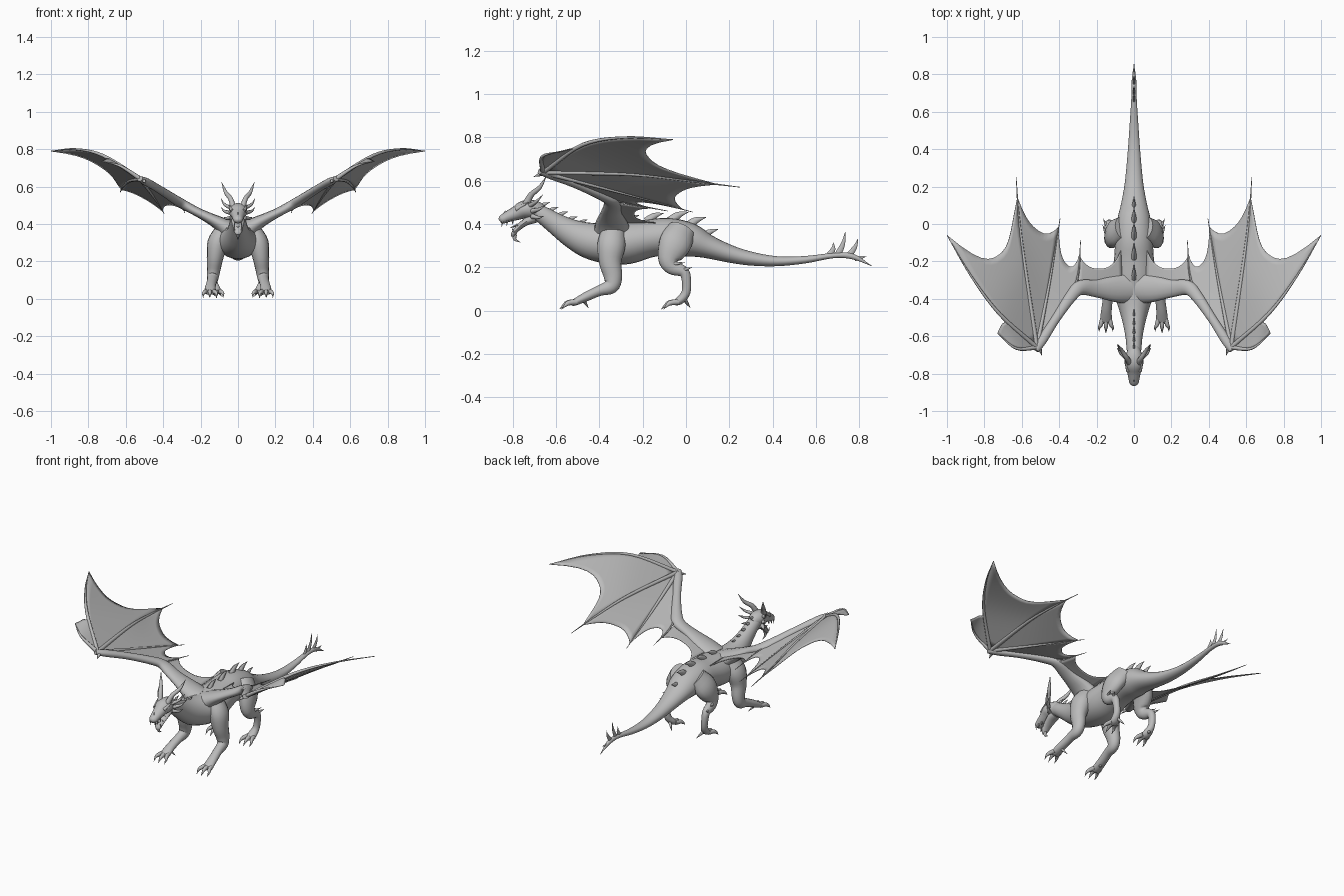
import bpy, bmesh, math
from mathutils import Vector

if "Cube" in bpy.data.objects:
    bpy.data.objects.remove(bpy.data.objects["Cube"], do_unlink=True)

hide = bpy.data.materials.new("stone_grey")
hide.use_nodes = True
GREY = (0.5, 0.5, 0.5, 1)
hide.diffuse_color = GREY
hide.node_tree.nodes["Principled BSDF"].inputs["Base Color"].default_value = GREY
X, Z = Vector((1, 0, 0)), Vector((0, 0, 1))


def curve_at(rows, u):
    """Smooth curve through rows of any width, u from 0 to 1."""
    n = len(rows) - 1
    i = min(int(u * n), n - 1)
    t = u * n - i
    p1, p2 = rows[i], rows[i + 1]
    p0 = rows[i - 1] if i else [2 * a - b for a, b in zip(p1, p2)]
    p3 = rows[i + 2] if i + 2 <= n else [2 * b - a for a, b in zip(p1, p2)]
    return [b + t / 2 * (c - a + t * (2 * a - 5 * b + 4 * c - d + t * (3 * (b - c) + d - a)))
            for a, b, c, d in zip(p0, p1, p2, p3)]


def finish(name, bm, angle=50):
    bmesh.ops.recalc_face_normals(bm, faces=bm.faces)
    mesh = bpy.data.meshes.new(name)
    bm.to_mesh(mesh)
    bm.free()
    mesh.materials.append(hide)
    ob = bpy.data.objects.new(name, mesh)
    bpy.context.collection.objects.link(ob)
    bpy.ops.object.select_all(action="DESELECT")
    ob.select_set(True)
    bpy.context.view_layer.objects.active = ob
    bpy.ops.object.shade_smooth_by_angle(angle=math.radians(angle))
    return ob


def loft(name, rows, ref=X, sides=12, steps=4, sx=1):
    """Tube through rows (x, y, z, radius along ref, radius across)."""
    bm = bmesh.new()
    count = (len(rows) - 1) * steps
    samples = [curve_at(rows, k / count) for k in range(count + 1)]
    rings = []
    for k, s in enumerate(samples):
        before, after = samples[max(k - 1, 0)], samples[min(k + 1, count)]
        tangent = (Vector(after[:3]) - Vector(before[:3])).normalized()
        side = (ref - tangent * ref.dot(tangent)).normalized()
        up = tangent.cross(side)
        a, b = max(s[3], 0.0008), max(s[4], 0.0008)
        ring = []
        for j in range(sides):
            w = math.tau * j / sides
            p = Vector(s[:3]) + side * a * math.cos(w) + up * b * math.sin(w)
            ring.append(bm.verts.new((p.x * sx, p.y, p.z)))
        rings.append(ring)
    for r, q in zip(rings, rings[1:]):
        for j in range(sides):
            m = (j + 1) % sides
            bm.faces.new((r[j], r[m], q[m], q[j]))
    bm.faces.new(rings[0])
    bm.faces.new(rings[-1])
    return finish(name, bm)


def spike(name, base, tip, a, b=None, bend=(0, 0, 0), sx=1):
    """Tapered horn, claw or blade, bowed by bend at its middle."""
    b = b or a
    mid = [(p + q) / 2 + r for p, q, r in zip(base, tip, bend)]
    loft(name, [(*base, a, b), (*mid, a * .62, b * .62), (*tip, 0, 0)], X if abs(tip[0] - base[0]) < .04 else Z, 8, 3, sx)


def panel(name, one, two, end_one, end_two, dip, sx):
    """Wing skin between two curves with a scalloped trailing edge."""
    bm = bmesh.new()
    nu, nv = 12, 12
    grid = []
    for j in range(nv + 1):
        v = j / nv
        reach = end_one + (end_two - end_one) * v - dip * (1 - abs(2 * v - 1) ** 2.6)
        col = []
        for i in range(nu + 1):
            u = .03 + (reach - .03) * i / nu
            p = Vector(curve_at(one, u)).lerp(Vector(curve_at(two, u)), v)
            col.append(bm.verts.new((p.x * sx, p.y, p.z)))
        grid.append(col)
    for c, d in zip(grid, grid[1:]):
        for i in range(nu):
            bm.faces.new((c[i], c[i + 1], d[i + 1], d[i]))
    ob = finish(name, bm)
    solid = ob.modifiers.new("skin", "SOLIDIFY")
    solid.thickness, solid.offset = .004, 0


# Neck, trunk and tail: y, z, half width, half height
trunk = [(-.70, .458, .036, .036), (-.66, .44, .04, .041), (-.60, .40, .046, .05), (-.53, .358, .06, .065),
         (-.45, .325, .082, .083), (-.36, .31, .11, .094), (-.27, .315, .115, .1), (-.17, .333, .105, .088),
         (-.08, .342, .1, .086), (.02, .325, .09, .078), (.1, .296, .071, .055), (.2, .263, .052, .041),
         (.3, .24, .041, .032), (.42, .228, .031, .023), (.55, .235, .022, .017), (.68, .254, .014, .012),
         (.77, .25, .012, .013), (.86, .205, 0, 0)]
loft("trunk", [(0, *r) for r in trunk], sides=24)

# Head, jaw and tongue
loft("skull", [(0, -.66, .455, .028, .03), (0, -.70, .467, .044, .042), (0, -.745, .467, .05, .042),
               (0, -.785, .45, .038, .033), (0, -.825, .433, .03, .025), (0, -.85, .42, .024, .02),
               (0, -.86, .413, .012, .01)], sides=16)
loft("lower_jaw", [(0, -.70, .43, .034, .026), (0, -.74, .41, .034, .018), (0, -.775, .382, .027, .013),
                   (0, -.797, .356, .02, .011), (0, -.80, .342, .01, .008)])
loft("tongue", [(0, -.73, .422, .014, .006), (0, -.775, .397, .012, .005), (0, -.81, .383, .003, .002)], sides=8)
spike("chin_barb", (0, -.792, .352), (0, -.765, .315), .01, .012, (0, -.012, -.004))
spike("nose_horn", (0, -.838, .436), (0, -.835, .463), .008, .011)

# Crest along neck and back, leaning backward
crest = [(-.665, .478, .04), (-.625, .456, .04), (-.585, .432, .045), (-.54, .41, .045), (-.49, .398, .04),
         (-.27, .407, .06), (-.16, .415, .065), (-.05, .417, .07), (.03, .392, .07), (.095, .342, .06)]
for n, (y, z, size) in enumerate(crest):
    spike(f"crest_spike_{n + 1}", (0, y - size * .3, z - .006), (0, y + size * .9, z + size * .55),
          size * .24, size * .36, (0, -size * .08, size * .12))

# Tail blades
for n, (y, z, ty, tz) in enumerate([(.665, .258, .68, .315), (.70, .255, .735, .362), (.75, .252, .795, .333)]):
    spike(f"tail_blade_{n + 1}", (0, y, z), (0, ty, tz), .007, .016, (0, .008, 0))
spike("tail_fin", (0, .78, .24), (0, .835, .25), .006, .012)

wrist = (.52, -.66, .64)
fingers = {
    "outer": [wrist, (.72, -.48, .765), (.87, -.28, .80), (1, -.06, .79)],
    "middle": [wrist, (.58, -.25, .63), (.615, .03, .597), (.63, .25, .57)],
    "inner": [wrist, (.45, -.3, .545), (.395, .03, .455)],
    "elbow": [wrist, (.4, -.47, .57), (.305, -.3, .503), (.285, -.085, .46)],
    "thumb": [wrist, (.63, -.665, .71), (.73, -.585, .735)]}

for side, sx in (("left", 1), ("right", -1)):
    # Horns, cheek spikes, brows, nostrils and teeth
    loft(side + "_horn", [(.025, -.74, .49, .016, .018), (.04, -.715, .535, .013, .014),
                          (.066, -.675, .57, .01, .01), (.088, -.643, .625, 0, 0)], sides=10, sx=sx)
    for n, (base, tip) in enumerate([((.036, -.72, .485), (.092, -.66, .537)), ((.04, -.71, .46), (.09, -.645, .49)),
                                     ((.036, -.71, .435), (.075, -.655, .437))]):
        spike(f"{side}_cheek_spike_{n + 1}", base, tip, .012, bend=(.008, 0, -.006), sx=sx)
    spike(side + "_brow", (.03, -.785, .468), (.05, -.725, .502), .012, sx=sx)
    spike(side + "_nostril", (.014, -.85, .425), (.018, -.82, .452), .01, sx=sx)
    for n, y in enumerate((-.848, -.825, -.80)):
        spike(f"{side}_fang_{n + 1}", (.018, y, .417), (.018, y - .003, .385 + n * .006), .005, sx=sx)
        spike(f"{side}_low_tooth_{n + 1}", (.02, y + .053, .362 + n * .018), (.02, y + .042, .385 + n * .018), .004, sx=sx)

    # Front leg
    loft(side + "_front_leg", [(.075, -.335, .37, .045, .055), (.108, -.345, .3, .055, .066),
                               (.122, -.35, .225, .045, .053), (.13, -.337, .155, .036, .043),
                               (.135, -.347, .112, .031, .036), (.14, -.40, .092, .027, .025),
                               (.147, -.46, .065, .028, .022), (.15, -.515, .038, .031, .016),
                               (.15, -.53, .034, .022, .011)], sides=14, sx=sx)
    # Hind leg
    loft(side + "_hind_leg", [(.06, -.02, .37, .05, .065), (.105, -.05, .31, .048, .076),
                              (.122, -.078, .24, .038, .053), (.13, -.062, .2, .029, .036),
                              (.134, -.012, .18, .023, .026), (.134, .002, .14, .02, .022),
                              (.128, 0, .085, .02, .021), (.12, -.025, .05, .027, .02),
                              (.116, -.052, .035, .025, .014)], sides=14, sx=sx)
    # Toes with claws
    for part, fx, fy in (("front", .15, -.505), ("hind", .116, -.035)):
        for n, dx in enumerate((-1, 0, 1)):
            long = .07 if dx else .08
            x0, x1 = fx + dx * .018, fx + dx * .036
            loft(f"{side}_{part}_toe_{n + 1}", [(x0, fy, .04, .013, .014), (x1 - dx * .008, fy - long * .5, .036, .011, .012),
                 (x1, fy - long * .72, .026, .007, .008), (x1, fy - long, .006, 0, 0)], sides=8, sx=sx)
        spike(f"{side}_{part}_dewclaw", (fx, fy + .03, .05), (fx - .03, fy + .055, .012), .01, sx=sx)
    spike(side + "_hock_spur", (.14, -.02, .185), (.165, .028, .2), .011, sx=sx)
    spike(side + "_knee_spur", (.145, -.06, .215), (.168, -.005, .222), .01, sx=sx)

    # Wing arm from shoulder to wrist
    loft(side + "_wing_arm", [(.04, -.34, .36, .06, .09), (.11, -.345, .408, .036, .072), (.2, -.345, .455, .025, .048),
                              (.285, -.34, .5, .025, .04), (.335, -.385, .53, .023, .032), (.42, -.51, .585, .02, .024),
                              (.49, -.62, .625, .02, .026), (.525, -.675, .643, .014, .018)], Z, 14, sx=sx)
    spike(side + "_wrist_claw", (.51, -.645, .64), (.492, -.705, .618), .014, sx=sx)
    # Finger bones
    for key, path in fingers.items():
        last = len(path) - 1
        rows = [(*p, .0115 * (1 - i / last) + .0015, .0115 * (1 - i / last) + .0015) for i, p in enumerate(path)]
        loft(f"{side}_{key}_finger", rows, Z, 8, 5, sx)
    # Wing skins
    panel(side + "_outer_skin", fingers["outer"], fingers["middle"], 1, .83, .31, sx)
    panel(side + "_middle_skin", fingers["middle"], fingers["inner"], .83, .93, .14, sx)
    panel(side + "_inner_skin", fingers["inner"], fingers["elbow"], .93, .9, .2, sx)
    panel(side + "_thumb_skin", fingers["thumb"], fingers["outer"], 1, .34, .2, sx)
    panel(side + "_shoulder_skin", [(.3, -.34, .5), (.29, -.17, .472)], [(.06, -.36, .4), (.07, -.14, .405)], .98, 1, .42, sx)
